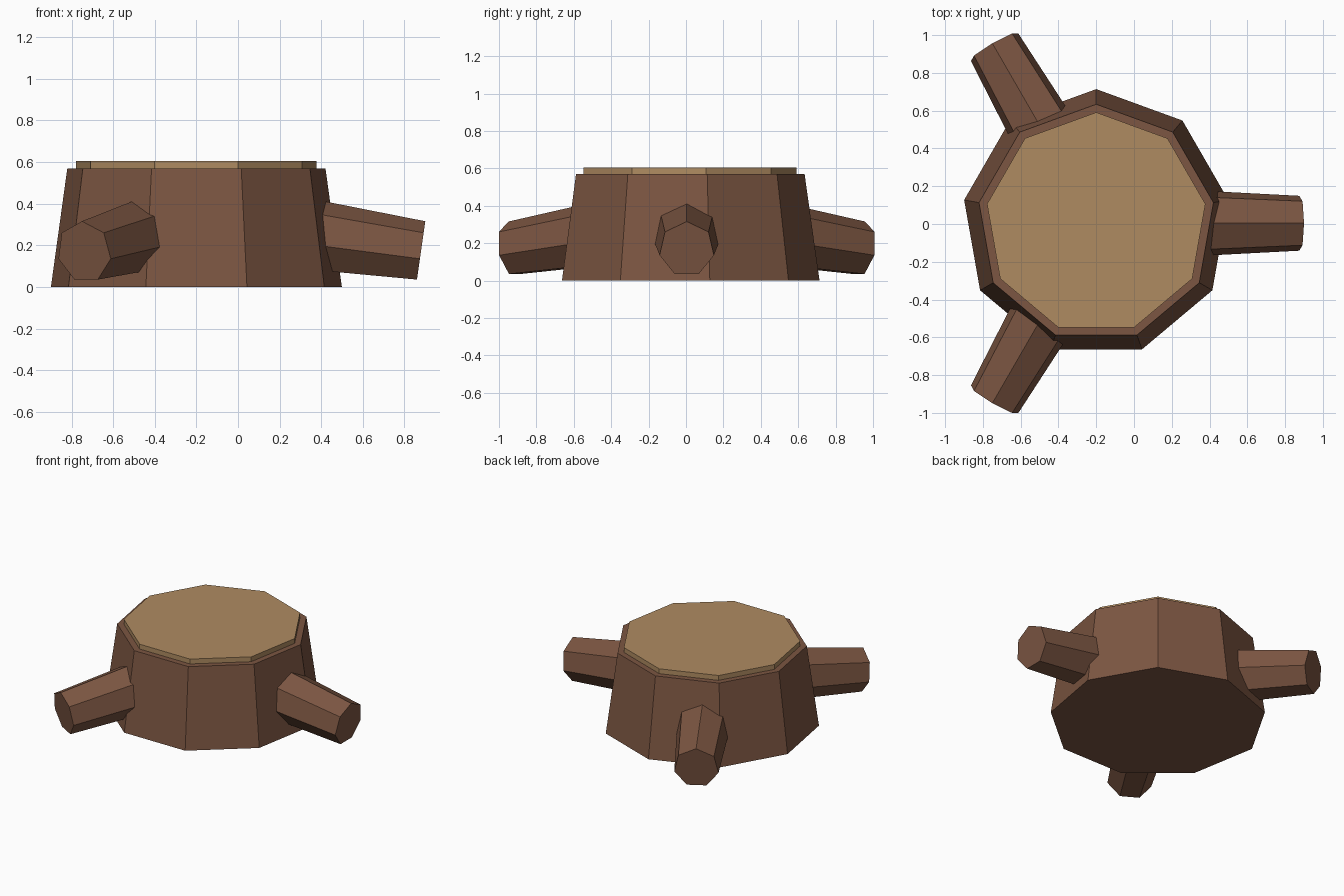
import bpy
import math
from mathutils import Matrix, Vector

cube = bpy.data.objects.get("Cube")
if cube:
    bpy.data.objects.remove(cube, do_unlink=True)

CENTRE = Vector((-0.2, 0.004, 0))


def make_material(name, rgb):
    mat = bpy.data.materials.new(name)
    mat.use_nodes = True
    mat.diffuse_color = (*rgb, 1)
    mat.node_tree.nodes["Principled BSDF"].inputs["Base Color"].default_value = (*rgb, 1)
    return mat


def frustum(name, sides, r_start, r_end, length, matrix, mat):
    """Tapered prism along local z, first corner on local +y."""
    bpy.ops.mesh.primitive_cone_add(vertices=sides, radius1=r_start, radius2=r_end,
                                    depth=length, end_fill_type='NGON')
    obj = bpy.context.object
    obj.name = name
    obj.data.transform(Matrix.Translation((0, 0, length / 2)))
    obj.matrix_world = matrix
    obj.data.materials.append(mat)
    return obj


bark = make_material("bark brown", (0.2, 0.092, 0.054))
wood = make_material("cut wood tan", (0.43, 0.26, 0.12))

# Trunk and the cut face on top
base = Matrix.Translation(CENTRE)
frustum("trunk", 9, 0.71, 0.63, 0.57, base, bark)
frustum("cut_top", 9, 0.587, 0.587, 0.045,
        base @ Matrix.Translation((0, 0, 0.56)), wood)

# Three roots, sloping down and outwards
tilt = math.radians(8.1)
for name, angle in (("left_root", 0), ("back_right_root", 120), ("front_right_root", 240)):
    place = (base @ Matrix.Rotation(math.radians(angle), 4, 'Z')
             @ Matrix.Translation((0.505, 0, 0.25))
             @ Matrix.Rotation(math.pi / 2 + tilt, 4, 'Y')
             @ Matrix.Rotation(math.pi / 2, 4, 'Z'))
    frustum(name, 7, 0.18, 0.149, 0.58, place, bark)
